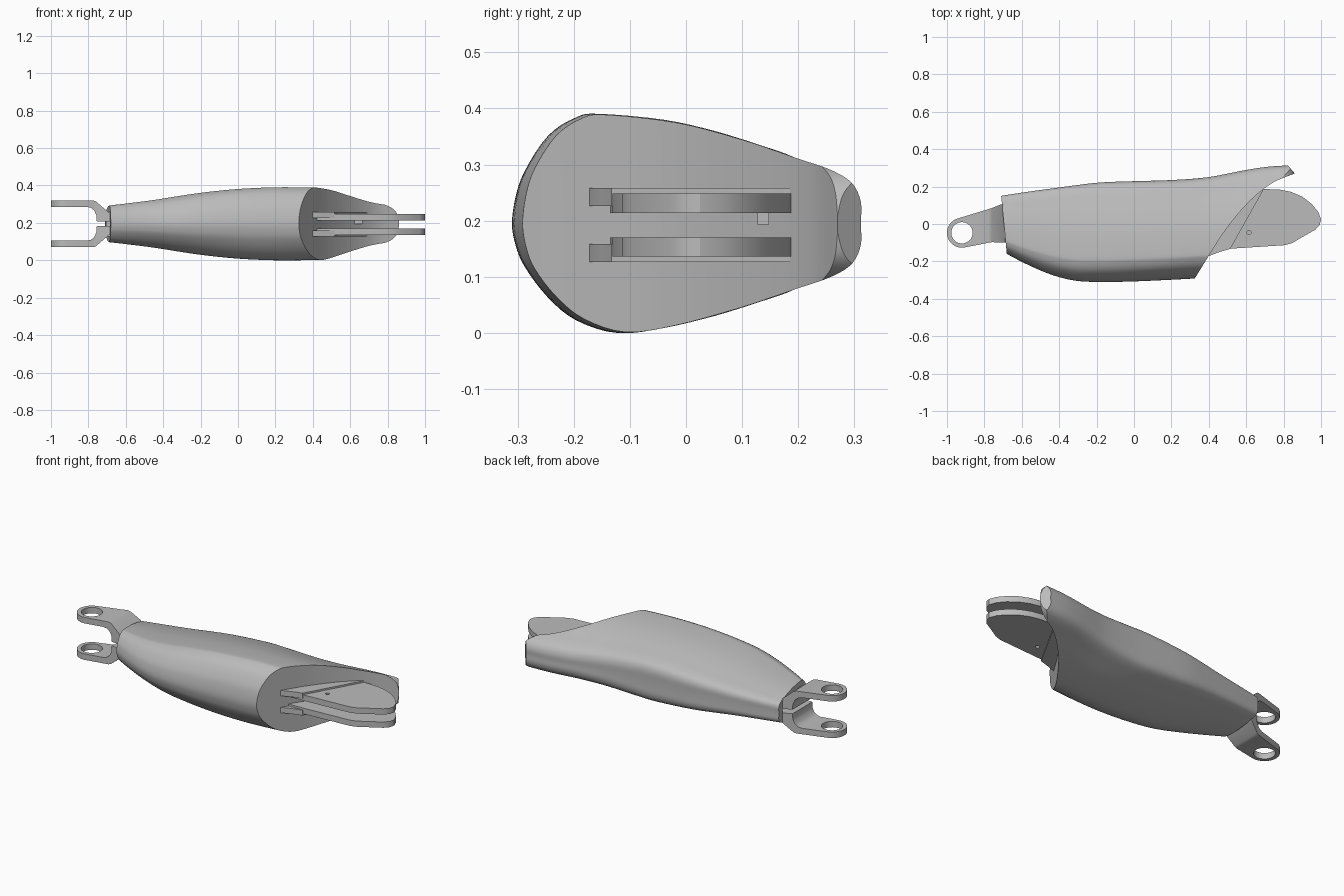
import bpy, bmesh, math

if "Cube" in bpy.data.objects:
    bpy.data.objects.remove(bpy.data.objects["Cube"])

MID = 0.195  # height of the mirror plane

grey = bpy.data.materials.new("grey plastic")
grey.diffuse_color = (0.5, 0.5, 0.5, 1)
grey.use_nodes = True
grey.node_tree.nodes["Principled BSDF"].inputs["Base Color"].default_value = grey.diffuse_color


def make(name, bm):
    bmesh.ops.recalc_face_normals(bm, faces=bm.faces)
    me = bpy.data.meshes.new(name)
    bm.to_mesh(me)
    bm.free()
    me.materials.append(grey)
    ob = bpy.data.objects.new(name, me)
    bpy.context.collection.objects.link(ob)
    return ob


def prism(name, pts, lo, hi, axis="z"):
    """Extrude a 2D outline: xy along z, or xz along y."""
    bm = bmesh.new()
    place = (lambda p, d: (p[0], p[1], d)) if axis == "z" else (lambda p, d: (p[0], d, p[1]))
    f = bm.faces.new([bm.verts.new(place(p, lo)) for p in pts])
    ext = bmesh.ops.extrude_face_region(bm, geom=[f])["geom"]
    shift = (0, 0, hi - lo) if axis == "z" else (0, hi - lo, 0)
    bmesh.ops.translate(bm, vec=shift, verts=[v for v in ext if isinstance(v, bmesh.types.BMVert)])
    return make(name, bm)


def circle(cx, cy, r, n=32):
    return [(cx + r * math.cos(2 * math.pi * i / n), cy + r * math.sin(2 * math.pi * i / n)) for i in range(n)]


def box(name, x0, x1, y0, y1, z0, z1):
    return prism(name, [(x0, y0), (x1, y0), (x1, y1), (x0, y1)], z0, z1)


def boolean(ob, cutter, op="DIFFERENCE"):
    cutter.hide_render = True
    mod = ob.modifiers.new("cut", "BOOLEAN")
    mod.operation, mod.object, mod.solver = op, cutter, "EXACT"
    bpy.context.view_layer.objects.active = ob
    bpy.ops.object.modifier_apply(modifier=mod.name)
    bpy.data.objects.remove(cutter)


def smooth(ob, deg=30):
    bpy.ops.object.select_all(action="DESELECT")
    ob.select_set(True)
    bpy.context.view_layer.objects.active = ob
    bpy.ops.object.shade_smooth_by_angle(angle=math.radians(deg))


def mirrored(ob, name, mid=MID):
    bm = bmesh.new()
    bm.from_mesh(ob.data)
    for v in bm.verts:
        v.co.z = 2 * mid - v.co.z
    bmesh.ops.reverse_faces(bm, faces=bm.faces)
    return make(name, bm)


def spline(pts, n, closed=False):
    """Catmull-Rom through points of any dimension."""
    out, m = [], len(pts)
    get = (lambda i: pts[i % m]) if closed else (lambda i: pts[max(0, min(m - 1, i))])
    for i in range(m if closed else m - 1):
        for k in range(n):
            t = k / n
            out.append(tuple(
                0.5 * (2 * b + (c - a) * t + (2 * a - 5 * b + 4 * c - d) * t * t + (3 * b - a - 3 * c + d) * t ** 3)
                for a, b, c, d in zip(get(i - 1), get(i), get(i + 1), get(i + 2))))
    return out if closed else out + [pts[-1]]


# Shin shell: egg-shaped section lofted along x (x, low y, high y, half height)
stations = spline([
    (-0.68, -0.16, 0.15, 0.098), (-0.58, -0.212, 0.167, 0.11), (-0.45, -0.268, 0.187, 0.127),
    (-0.32, -0.302, 0.205, 0.148), (-0.18, -0.31, 0.221, 0.168), (0, -0.307, 0.228, 0.186),
    (0.2, -0.298, 0.234, 0.195), (0.4, -0.288, 0.25, 0.194), (0.6, -0.285, 0.288, 0.192),
    (0.75, -0.285, 0.308, 0.19), (0.95, -0.285, 0.315, 0.19)], 5)
upper = [(0.012, 0.27), (0.04, 0.5), (0.11, 0.8), (0.19, 0.96), (0.26, 1), (0.48, 0.93), (0.66, 0.79),
         (0.82, 0.61), (0.92, 0.49), (0.975, 0.37), (1, 0.2)]
lower = [(0.012, 0.22), (0.04, 0.41), (0.11, 0.66), (0.2, 0.87), (0.33, 1), (0.48, 0.94), (0.66, 0.79),
         (0.82, 0.61), (0.92, 0.49), (0.975, 0.37), (1, 0.2)]
section = spline([(0, 0)] + upper + [(1, 0)] + [(t, -w) for t, w in reversed(lower)], 4, True)
bm = bmesh.new()
rings = []
for x, y0, y1, h in stations:
    lean = 0.03 * max(0, (-x - 0.4) / 0.28)
    full = 0.65 + 0.35 * min(1, max(0, (x - 0.1) / 0.45))  # fuller section toward the ankle
    rings.append([bm.verts.new((x - lean * t, y0 + (y1 - y0) * t,
                                MID + h * math.copysign(abs(w) ** (full if t > 0.3 else 1 - (1 - full) * max(0, t) / 0.3), w)))
                  for t, w in section])
for a, b in zip(rings, rings[1:]):
    for i in range(len(a)):
        j = (i + 1) % len(a)
        bm.faces.new((a[i], a[j], b[j], b[i]))
bm.faces.new(rings[0])
bm.faces.new(rings[-1])
shell = make("shin_shell", bm)

# Curved slanting cut and rounded tip at the knee end, shallow socket at the ankle end
edge = spline([(0.30, -0.33), (0.335, -0.275), (0.40, -0.17), (0.48, -0.045), (0.57, 0.07),
               (0.66, 0.16), (0.75, 0.225), (0.86, 0.27)], 5)
boolean(shell, prism("knee_cutter", edge + [(0.80, 0.34), (1.2, 0.34), (1.2, -0.33)], -0.1, 0.5))
tip = spline([(0.62, 0.18), (0.7, 0.135), (0.78, 0.104), (0.825, 0.083), (0.85, 0.055), (0.86, 0.015)], 4)
tip = [(-1, 0.3), (0.55, 0.3)] + tip
boolean(shell, prism("tip_cutter", [(x, MID + z) for x, z in tip] + [(x, MID - z) for x, z in reversed(tip)],
                     -0.5, 0.5, "y"), "INTERSECT")
boolean(shell, box("socket_cutter", -0.8, -0.665, -0.104, 0.109, MID - 0.064, MID + 0.064))
smooth(shell)

# Knee plates: rounded blade with a raised inner step, mirrored in z
blade = [(0.40, -0.135), (0.53, -0.131), (0.81, -0.113), (0.85, -0.1), (0.9, -0.07), (0.97, -0.03),
         (0.993, -0.005), (1.0, 0.025), (0.985, 0.065), (0.95, 0.107), (0.9, 0.146), (0.84, 0.172),
         (0.78, 0.184), (0.69, 0.187), (0.55, 0.18)]
plate = prism("knee_plate_upper", blade, 0.214, 0.248)
boolean(plate, prism("pin_hole_cutter", circle(0.615, -0.045, 0.011, 16), 0.235, 0.3))
step = prism("knee_step_upper", [(0.36, -0.175), (0.40, -0.172), (0.45, -0.152), (0.515, -0.133),
                                 (0.693, 0.185), (0.6, 0.185)], 0.226, 0.258)
for ob, name in ((plate, "knee_plate_lower"), (step, "knee_step_lower")):
    smooth(mirrored(ob, name, 0.192))
    smooth(ob)

# Small stop peg on the cut face
box("stop_peg", 0.60, 0.665, 0.127, 0.148, 0.193, 0.216)

# Ankle fork: bent side profile trimmed by the top outline, with an eye hole
side = [(-1.01, 0.285), (-1.01, 0.32), (-0.775, 0.32), (-0.76, 0.315), (-0.69, 0.255), (-0.64, 0.255),
        (-0.64, 0.207), (-0.755, 0.207), (-0.757, 0.24), (-0.768, 0.265), (-0.785, 0.28), (-0.805, 0.285)]
eye = [(-0.92 + 0.08 * math.cos(math.radians(a)), -0.047 + 0.08 * math.sin(math.radians(a)))
       for a in range(110, 286, 11)]
outline = eye + [(-0.76, -0.097), (-0.70, -0.1), (-0.62, -0.1), (-0.62, 0.105), (-0.71, 0.105), (-0.76, 0.085)]
fork = prism("ankle_fork_upper", side, -0.2, 0.2, "y")
boolean(fork, prism("outline_cutter", outline, 0.1, 0.4), "INTERSECT")
boolean(fork, prism("eye_cutter", circle(-0.92, -0.047, 0.057), 0.1, 0.4))
smooth(mirrored(fork, "ankle_fork_lower"))
smooth(fork)
